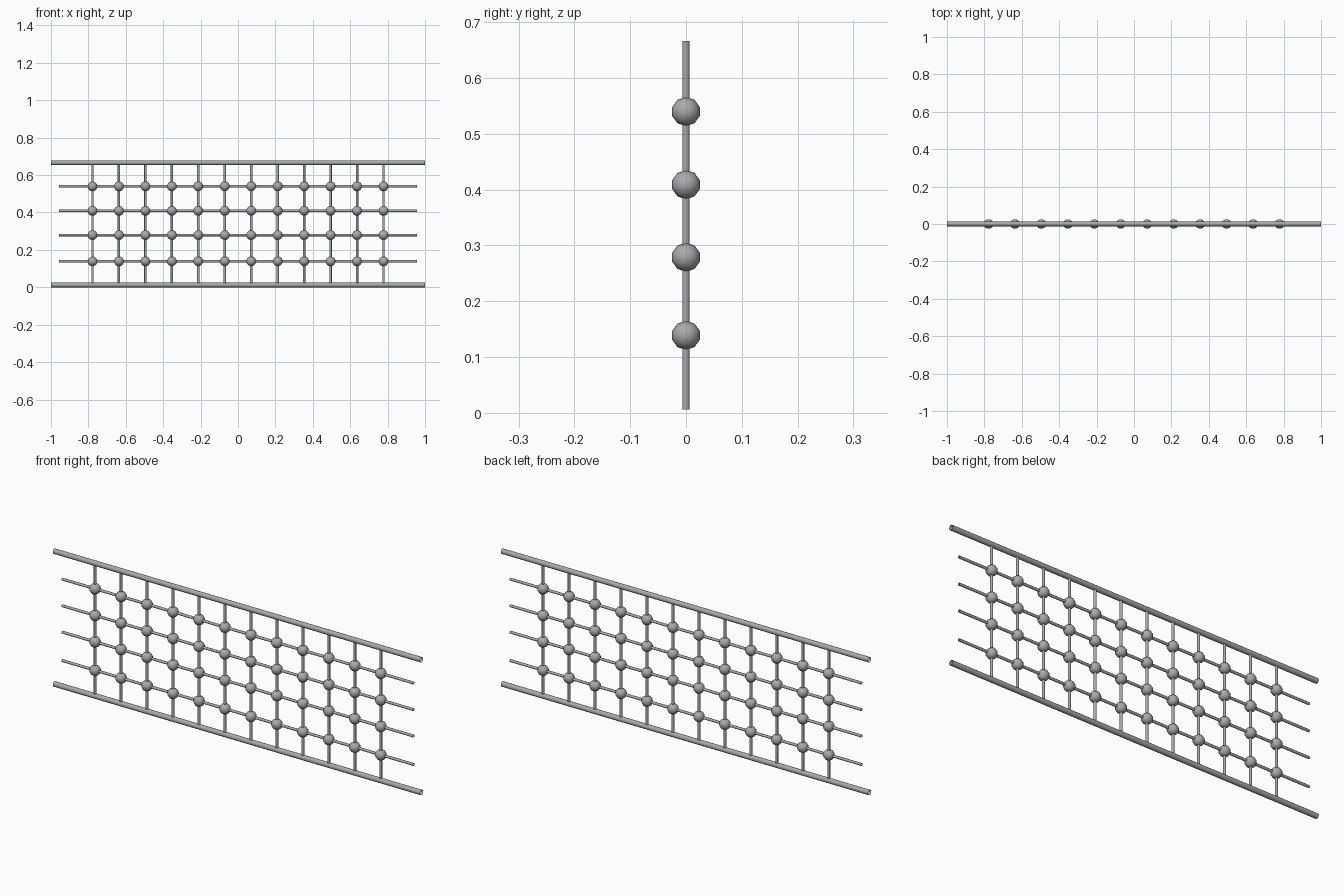
import bpy
import bmesh
import math
from mathutils import Matrix

cube = bpy.data.objects.get("Cube")
if cube:
    bpy.data.objects.remove(cube, do_unlink=True)

steel = bpy.data.materials.new("grey steel")
steel.use_nodes = True
color = (0.4, 0.4, 0.4, 1)
steel.diffuse_color = color
steel.node_tree.nodes["Principled BSDF"].inputs["Base Color"].default_value = color

TURN_X = Matrix.Rotation(math.radians(90), 4, "Y")


def finish(name, bm):
    mesh = bpy.data.meshes.new(name)
    bm.to_mesh(mesh)
    bm.free()
    mesh.materials.append(steel)
    mesh.shade_smooth()
    obj = bpy.data.objects.new(name, mesh)
    bpy.context.scene.collection.objects.link(obj)
    return obj


def tube(name, radius, length, center, along_x):
    """Open-ended round bar along x or z."""
    bm = bmesh.new()
    bmesh.ops.create_cone(bm, cap_ends=False, segments=12, radius1=radius,
                          radius2=radius, depth=length,
                          matrix=TURN_X if along_x else Matrix())
    finish(name, bm).location = center


# Thick rails at the top and bottom
RAIL_R, TOP = 0.0125, 0.666
for name, z in (("bottom_rail", RAIL_R), ("top_rail", TOP)):
    tube(name, RAIL_R, 2.0, (0, 0, z), True)

# Thin horizontal bars
BAR_R = 0.0065
levels = (0.139, 0.279, 0.409, 0.54)
for i, z in enumerate(levels):
    tube(f"horizontal_bar_{i + 1}", BAR_R, 1.914, (0, 0, z), True)

# Upright bars
COUNT, SPAN = 12, 1.556
columns = [SPAN * (i / (COUNT - 1) - 0.5) for i in range(COUNT)]
for i, x in enumerate(columns):
    tube(f"upright_bar_{i + 1}", BAR_R, 0.66, (x, 0, 0.336), False)

# Round joints at every crossing
for row, z in enumerate(levels):
    bm = bmesh.new()
    for x in columns:
        place = Matrix.Translation((x, 0, z)) @ TURN_X @ Matrix.Rotation(math.radians(90), 4, "Z")
        bmesh.ops.create_uvsphere(bm, u_segments=10, v_segments=10, radius=0.026, matrix=place)
    finish(f"joint_balls_row_{row + 1}", bm)
